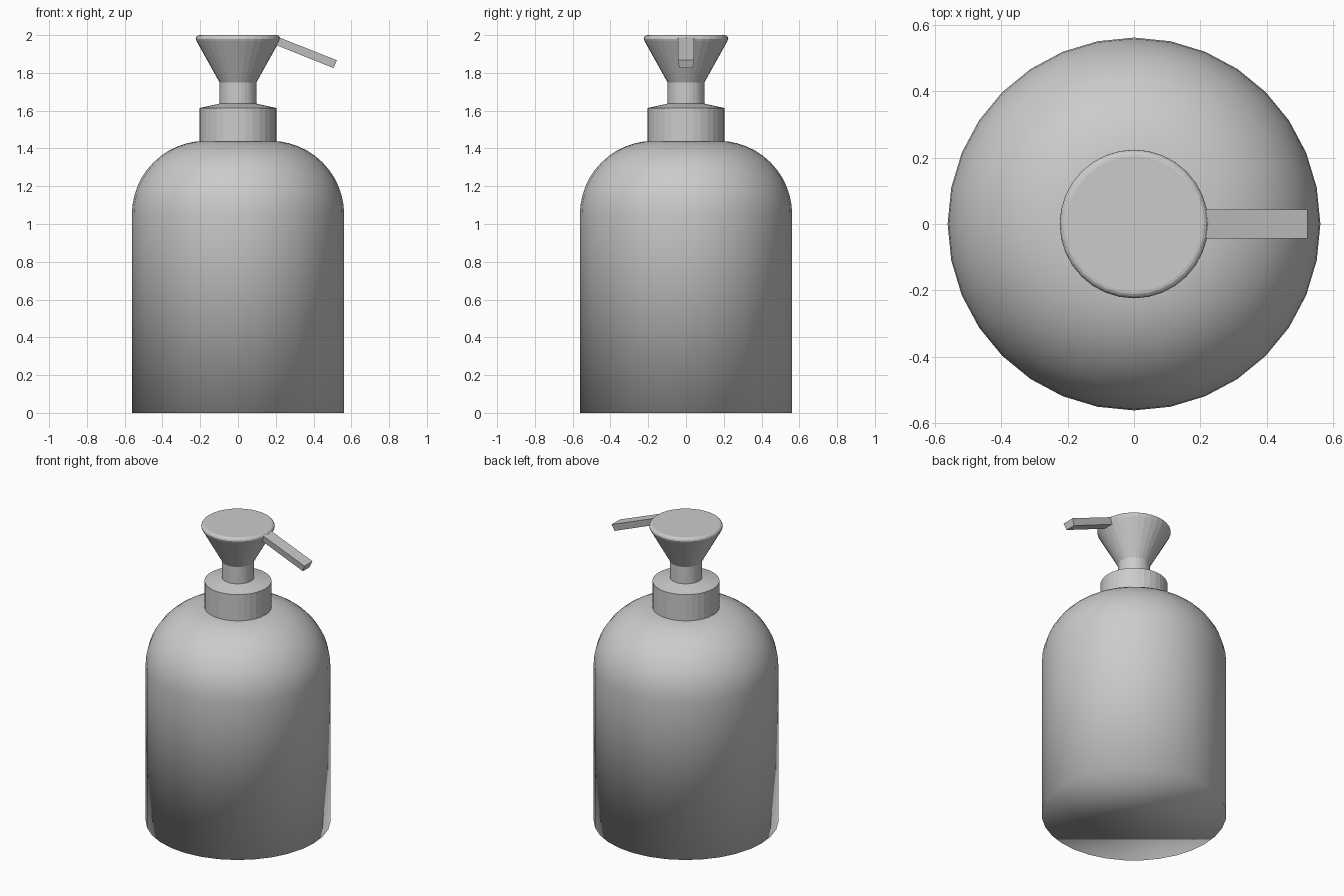
import bpy, bmesh, math

if "Cube" in bpy.data.objects:
    bpy.data.objects.remove(bpy.data.objects["Cube"])

SIDES = 32
grey = bpy.data.materials.new("plain grey")
grey.diffuse_color = (0.6, 0.6, 0.6, 1)
grey.use_nodes = True
grey.node_tree.nodes["Principled BSDF"].inputs["Base Color"].default_value = grey.diffuse_color


def finish(name, bm, smooth=False):
    bmesh.ops.recalc_face_normals(bm, faces=bm.faces[:])
    for f in bm.faces:
        f.smooth = smooth
    me = bpy.data.meshes.new(name)
    bm.to_mesh(me)
    bm.free()
    me.materials.append(grey)
    ob = bpy.data.objects.new(name, me)
    bpy.context.collection.objects.link(ob)
    return ob


def lathe(name, profile, smooth=False):
    """Turn (radius, z) points round the z axis and cap both ends."""
    bm = bmesh.new()
    rings = []
    for r, z in profile:
        rings.append([bm.verts.new((r * math.cos(2 * math.pi * i / SIDES),
                                    r * math.sin(2 * math.pi * i / SIDES), z))
                      for i in range(SIDES)])
    for a, b in zip(rings, rings[1:]):
        for i in range(SIDES):
            j = (i + 1) % SIDES
            bm.faces.new((a[i], a[j], b[j], b[i]))
    bm.faces.new(rings[0][::-1])
    bm.faces.new(rings[-1])
    return finish(name, bm, smooth)


def arc(cr, cz, rad, steps):
    """Quarter arc from pointing outward to pointing up."""
    return [(cr + rad * math.cos(t * math.pi / 2 / steps),
             cz + rad * math.sin(t * math.pi / 2 / steps)) for t in range(steps + 1)]


# Bottle body: straight wall with a round shoulder
lathe("bottle", [(0.562, 0)] + arc(0.172, 1.05, 0.39, 12), smooth=True)

# Screw collar with a slightly sloped top
lathe("collar", [(0.204, 1.435), (0.204, 1.614), (0.098, 1.637)])

# Pump stem and flared head with a rounded rim
lathe("pump_head", [(0.098, 1.62), (0.098, 1.75), (0.219, 1.968)]
      + arc(0.204, 1.98, 0.02, 4))

# Spout: tapered cross-section, sloping down to the right
bm = bmesh.new()
ends = []
for (xt, zt), (xb, zb) in [((0.205, 1.993), (0.19, 1.952)),
                           ((0.523, 1.867), (0.506, 1.825))]:
    ends.append([bm.verts.new(p) for p in (
        (xt, -0.043, zt), (xt, 0.043, zt), (xb, 0.035, zb), (xb, -0.035, zb))])
for i in range(4):
    j = (i + 1) % 4
    bm.faces.new((ends[0][i], ends[0][j], ends[1][j], ends[1][i]))
bm.faces.new(ends[0])
bm.faces.new(ends[1])
finish("spout", bm)
